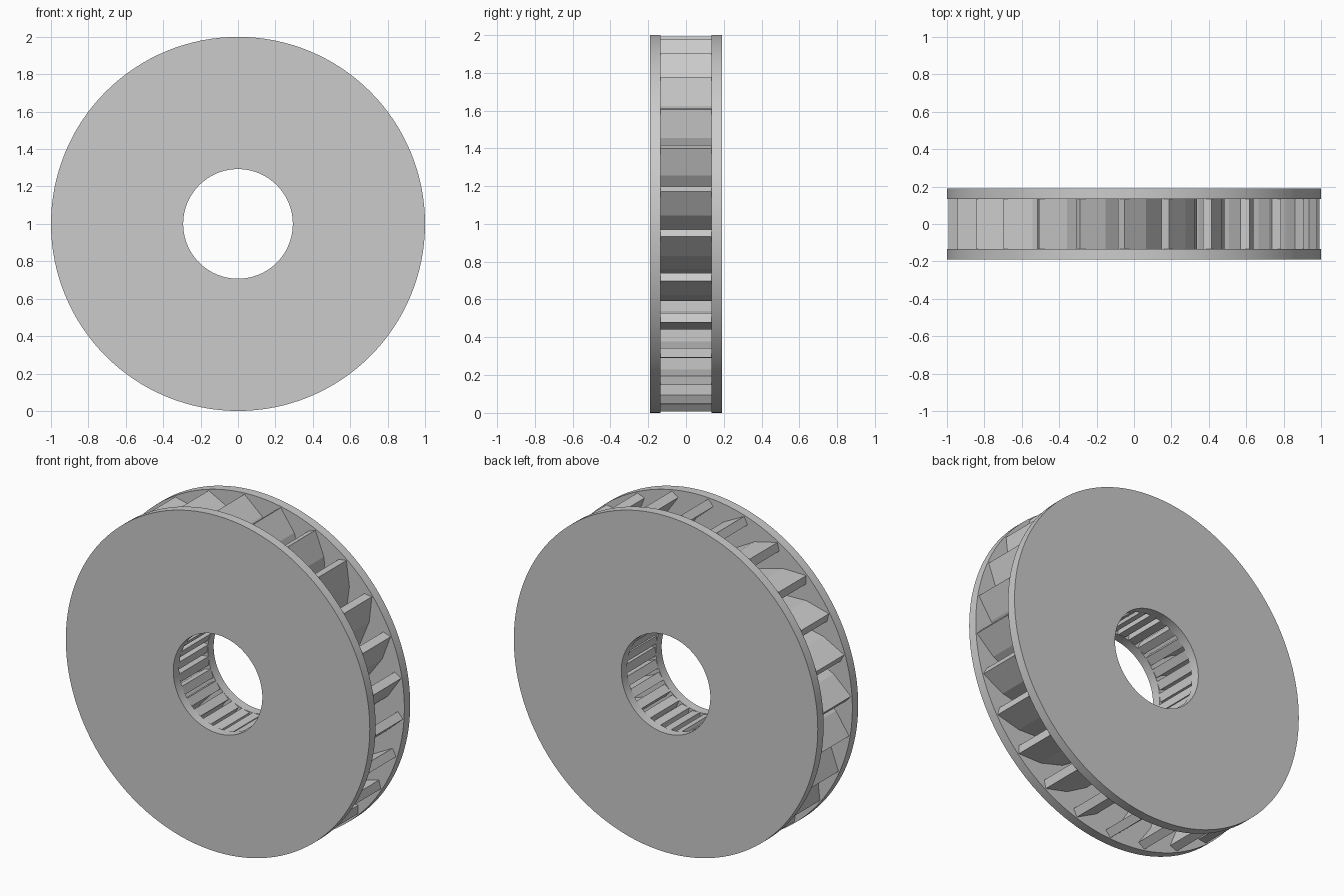
import bpy, bmesh, math
from mathutils import Vector, Matrix

cube = bpy.data.objects.get("Cube")
if cube:
    bpy.data.objects.remove(cube, do_unlink=True)

# Wheel dimensions
OUTER, BORE, HALF_WIDTH, PLATE = 1.0, 0.293, 0.19, 0.055
BLADES, THICK, FIRST_ANGLE = 26, 0.05, -2.9
CENTRE = Vector((0, 0, 1))

grey = bpy.data.materials.new("plain_grey")
grey.use_nodes = True
grey.diffuse_color = (0.6, 0.6, 0.6, 1)
grey.node_tree.nodes["Principled BSDF"].inputs["Base Color"].default_value = grey.diffuse_color


def finish(bm, name, smooth):
    """Turn a bmesh into a coloured object."""
    bmesh.ops.recalc_face_normals(bm, faces=bm.faces[:])
    mesh = bpy.data.meshes.new(name)
    bm.to_mesh(mesh)
    bm.free()
    mesh.materials.append(grey)
    obj = bpy.data.objects.new(name, mesh)
    obj.location = CENTRE
    bpy.context.collection.objects.link(obj)
    if smooth:
        bpy.ops.object.select_all(action='DESELECT')
        obj.select_set(True)
        bpy.context.view_layer.objects.active = obj
        bpy.ops.object.shade_smooth_by_angle(angle=math.radians(30))
    return obj


def side_plate(name, y0, y1):
    """Flat ring with a central bore, lathed around the y axis."""
    bm = bmesh.new()
    profile = [(BORE, y0), (OUTER, y0), (OUTER, y1), (BORE, y1)]
    steps = 128
    rings = []
    for i in range(steps):
        a = math.tau * i / steps
        rings.append([bm.verts.new((r * math.cos(a), y, r * math.sin(a))) for r, y in profile])
    for i in range(steps):
        a, b = rings[i], rings[(i + 1) % steps]
        for j in range(4):
            k = (j + 1) % 4
            bm.faces.new((a[j], a[k], b[k], b[j]))
    return finish(bm, name, True)


side_plate("front_plate", -HALF_WIDTH, -HALF_WIDTH + PLATE)
side_plate("back_plate", HALF_WIDTH - PLATE, HALF_WIDTH)


def blade_path():
    """Faceted arc from the tip to the bore, with the mitred offset at each point."""
    p = Vector((0.975, 0))
    angle, turn, length = math.radians(45), math.radians(16), 0.15
    points, angles = [p.copy()], []
    for i in range(6):
        d = Vector((math.cos(angle), math.sin(angle)))
        step = length if i < 5 else max(p.length - BORE - 0.002, 0.01)
        p = p - d * step
        points.append(p.copy())
        angles.append(angle)
        angle -= turn
    offsets = []
    for i in range(len(points)):
        before, after = angles[max(i - 1, 0)], angles[min(i, len(angles) - 1)]
        mid = (before + after) / 2
        reach = THICK / 2 / math.cos((before - after) / 2)
        offsets.append(Vector((-math.sin(mid), math.cos(mid))) * reach)
    return points, offsets


# Curved blades, slightly sunk into both plates
points, offsets = blade_path()
depth = HALF_WIDTH - PLATE + 0.002
bm = bmesh.new()
for n in range(BLADES):
    turn = Matrix.Rotation(math.radians(FIRST_ANGLE) + math.tau * n / BLADES, 2)
    sections = []
    for p, o in zip(points, offsets):
        upper, lower = turn @ (p + o), turn @ (p - o)
        sections.append([bm.verts.new((q.x, y, q.y)) for q, y in
                         ((upper, -depth), (upper, depth), (lower, depth), (lower, -depth))])
    for a, b in zip(sections, sections[1:]):
        for j in range(4):
            k = (j + 1) % 4
            bm.faces.new((a[j], a[k], b[k], b[j]))
    bm.faces.new(sections[0])
    bm.faces.new(sections[-1])
finish(bm, "curved_blades", False)
